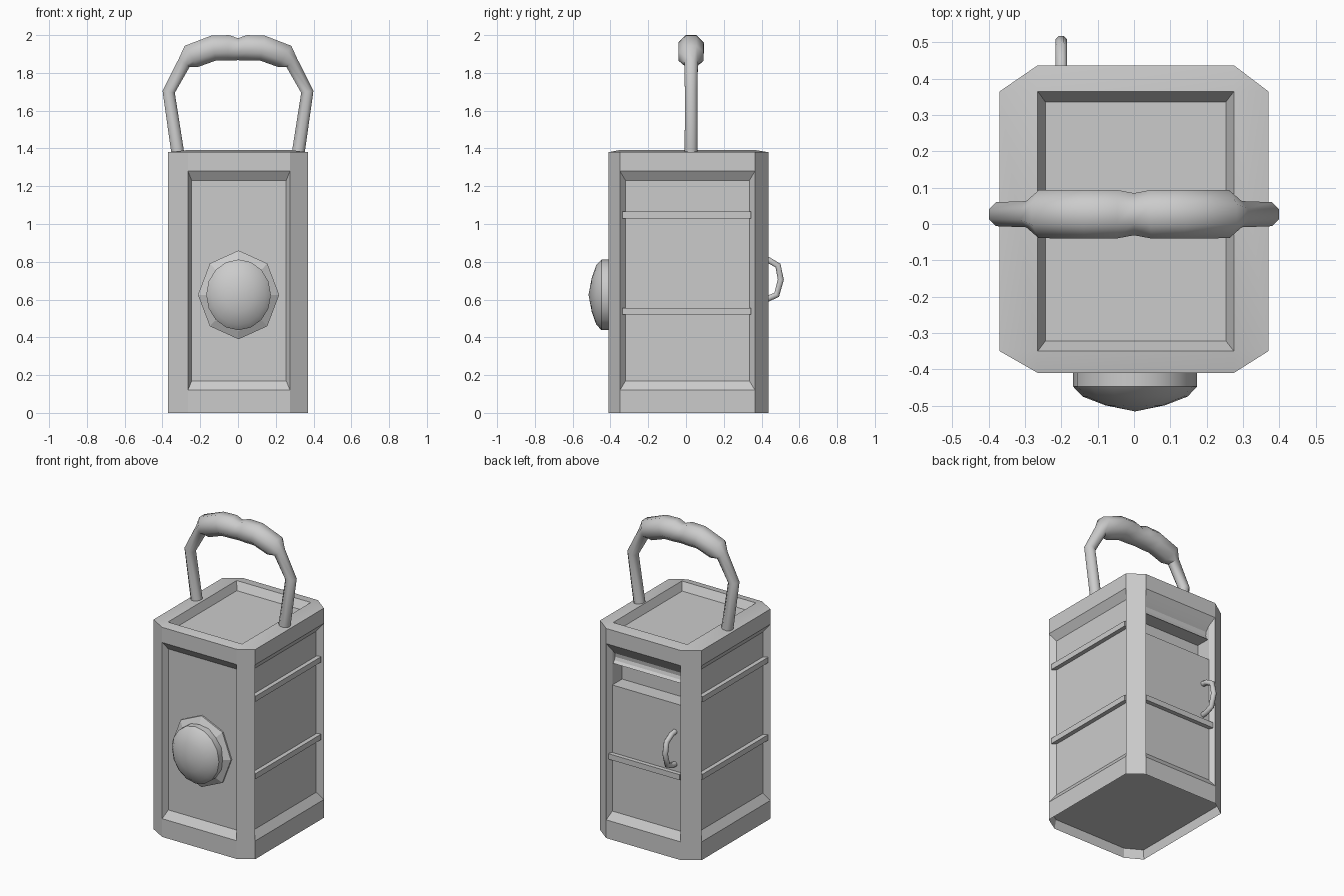
import bpy, bmesh, math
from mathutils import Vector

if "Cube" in bpy.data.objects:
    bpy.data.objects.remove(bpy.data.objects["Cube"])


def finish(bm, name, smooth=None):
    bmesh.ops.remove_doubles(bm, verts=bm.verts, dist=1e-5)
    bmesh.ops.recalc_face_normals(bm, faces=bm.faces)
    me = bpy.data.meshes.new(name)
    bm.to_mesh(me)
    bm.free()
    ob = bpy.data.objects.new(name, me)
    bpy.context.collection.objects.link(ob)
    if smooth:
        bpy.ops.object.select_all(action='DESELECT')
        bpy.context.view_layer.objects.active = ob
        ob.select_set(True)
        bpy.ops.object.shade_smooth_by_angle(angle=math.radians(smooth))
    return ob


def bridge(bm, a, b):
    n = len(a)
    return [bm.faces.new((a[i], a[(i + 1) % n], b[(i + 1) % n], b[i])) for i in range(n)]


def box(name, x, y, z):
    bm = bmesh.new()
    lo = [bm.verts.new((p, q, z[0])) for p, q in ((x[0], y[0]), (x[1], y[0]), (x[1], y[1]), (x[0], y[1]))]
    hi = [bm.verts.new((v.co.x, v.co.y, z[1])) for v in lo]
    bridge(bm, lo, hi)
    bm.faces.new(lo)
    bm.faces.new(hi)
    return finish(bm, name)


def tube(name, path, normal, sides=8, smooth=50):
    """Sweep a round section of varying radius along a planar path of (point, radius)."""
    bm = bmesh.new()
    nrm, pts, rings = Vector(normal), [Vector(p) for p, _ in path], []
    for i, (_, r) in enumerate(path):
        d1 = (pts[i] - pts[max(i - 1, 0)]).normalized()
        d2 = (pts[min(i + 1, len(pts) - 1)] - pts[i]).normalized()
        side = (d1 + d2).normalized().cross(nrm)
        ring = []
        for k in range(sides):
            a = 2 * math.pi * (k + 0.5) / sides
            ring.append(bm.verts.new(pts[i] + r / math.cos(math.pi / sides)
                                     * (side * math.cos(a) + nrm * math.sin(a))))
        rings.append(ring)
    for a, b in zip(rings, rings[1:]):
        bridge(bm, a, b)
    bm.faces.new(rings[0])
    bm.faces.new(rings[-1])
    return finish(bm, name, smooth)


def knob(name, profile, sides, tip=None, smooth=None):
    """Oval turned part on the front, profile of (height radius, y)."""
    bm = bmesh.new()
    rings = []
    for r, y in profile:
        rings.append([bm.verts.new((0.003 + 0.915 * r * math.sin(2 * math.pi * k / sides), y,
                                    0.625 + r * math.cos(2 * math.pi * k / sides))) for k in range(sides)])
    for a, b in zip(rings, rings[1:]):
        bridge(bm, a, b)
    bm.faces.new(rings[0])
    if tip is None:
        bm.faces.new(rings[-1])
    else:
        t = bm.verts.new((0.003, tip, 0.625))
        for k in range(sides):
            bm.faces.new((rings[-1][k], rings[-1][(k + 1) % sides], t))
    return finish(bm, name, smooth)


# Body: octagonal case with recessed sides
X, Y = (-0.37, 0.37), (-0.41, 0.437)
XI, YI = (-0.265, 0.275), (-0.35, 0.365)
DEPTH = 0.035
outline = [(XI[0], Y[0]), (XI[1], Y[0]), (X[1], YI[0]), (X[1], YI[1]),
           (XI[1], Y[1]), (XI[0], Y[1]), (X[0], YI[1]), (X[0], YI[0])]
bm = bmesh.new()
levels = [[bm.verts.new((x, y, z)) for x, y in outline] for z in (0, 0.12, 1.28, 1.38)]
bridge(bm, levels[0], levels[1])
middle = bridge(bm, levels[1], levels[2])
bridge(bm, levels[2], levels[3])

# Sunk base
base = [bm.verts.new((x * 0.98, y * 0.98, 0.06)) for x, y in outline]
bridge(bm, levels[0], base)
bm.faces.new(base)

# Top rim and sunk tray
top = levels[3]
rim = [bm.verts.new((x, y, 1.392)) for x, y in ((XI[0], YI[0]), (XI[1], YI[0]), (XI[1], YI[1]), (XI[0], YI[1]))]
tray = [bm.verts.new((v.co.x * 0.92, v.co.y * 0.92, 1.342)) for v in rim]
for i in range(4):
    j = (i + 1) % 4
    bm.faces.new((top[2 * i], top[2 * i + 1], rim[j], rim[i]))
    bm.faces.new((top[2 * i + 1], top[(2 * i + 2) % 8], rim[j]))
bridge(bm, rim, tray)
bm.faces.new(tray)

# Side panels with sloped edges
for i in range(0, 8, 2):
    old = middle[i]
    corners = list(old.verts)
    mid = old.calc_center_median()
    out = Vector(((0, -1, 0), (1, 0, 0), (0, 1, 0), (-1, 0, 0))[i // 2])
    along = Vector((abs(out.y), abs(out.x), 0))
    edge = 0.02 if i in (0, 4) else 0.03
    bm.faces.remove(old)
    inner = []
    for v in corners:
        d = v.co - mid
        shift = along * math.copysign(edge, d.dot(along)) + Vector((0, 0, math.copysign(0.05, d.z)))
        inner.append(bm.verts.new(v.co - shift - out * DEPTH))
    bridge(bm, corners, inner)
    if i != 4:
        bm.faces.new(inner)

# Back panel: door below, open pocket and curved hood above
yp = Y[1] - DEPTH
profile = [(yp, 0.17), (yp, 1.0), (0.30, 1.0), (0.30, 1.14), (0.395, 1.14),
           (0.38, 1.155), (0.373, 1.175), (0.377, 1.20), (yp, 1.23)]
xa, xb = XI[0] + 0.02, XI[1] - 0.02
ends = [[bm.verts.new((x, y, z)) for y, z in profile] for x in (xa, xb)]
for k in range(len(profile) - 1):
    bm.faces.new((ends[0][k], ends[0][k + 1], ends[1][k + 1], ends[1][k]))
for e in ends:
    bm.faces.new(e[1:])
finish(bm, "case", 22)

# Horizontal bars
for z in (0.52, 1.03):
    box("right_bar", (0.32, 0.363), (-0.335, 0.345), (z, z + 0.036))
    box("left_bar", (-0.363, -0.32), (-0.335, 0.345), (z, z + 0.036))
box("back_bar", (xa - 0.01, xb + 0.01), (0.39, 0.43), (0.52, 0.556))

# Front knob
knob("knob_plate", [(0.235, -0.37), (0.235, -0.385), (0.19, -0.408)], 8)
knob("knob_dome", [(0.187, -0.38), (0.187, -0.447), (0.158, -0.475), (0.09, -0.499)], 16, -0.516, 40)

# Carrying handle, mirrored from one half
half = [(0.318, 1.37, 0.034), (0.367, 1.70, 0.033), (0.285, 1.853, 0.036), (0.248, 1.887, 0.066),
        (0.13, 1.931, 0.067), (0.05, 1.933, 0.067)]
arch = [(-x, z, r) for x, z, r in half] + [(0, 1.925, 0.058)] + half[::-1]
tube("carry_handle", [((x, 0.027, z), r) for x, z, r in arch], (0, 1, 0))

# Door pull
pull = [(0.39, 0.815), (0.435, 0.81), (0.487, 0.78), (0.502, 0.705), (0.48, 0.625), (0.435, 0.605), (0.39, 0.60)]
tube("door_pull", [((-0.2, y, z), 0.016) for y, z in pull], (1, 0, 0))
